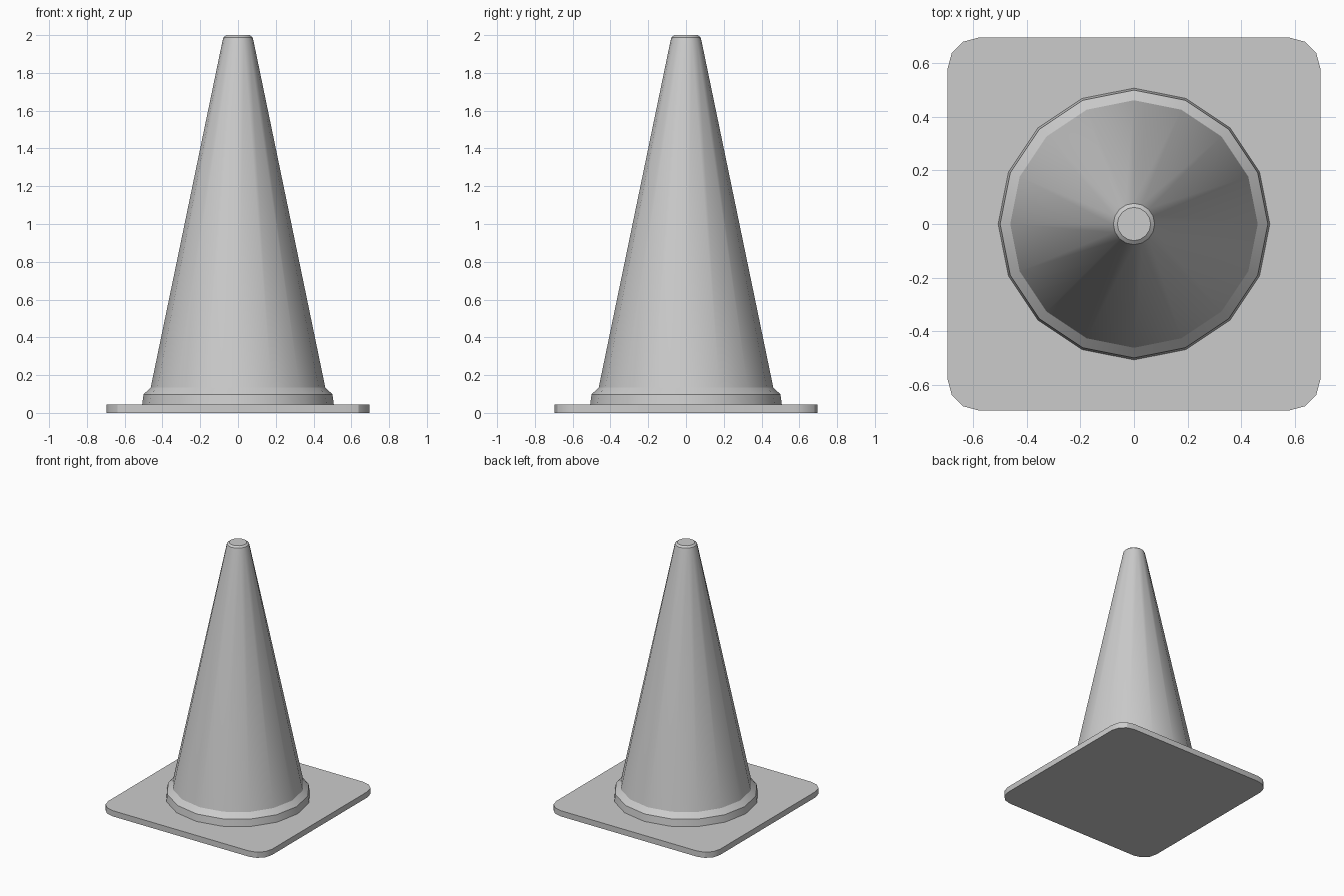
import bpy, bmesh
from math import sin, cos, pi, radians

if "Cube" in bpy.data.objects:
    bpy.data.objects.remove(bpy.data.objects["Cube"])


def stack(name, loops):
    """Skin a list of equal-length closed loops and cap both ends."""
    bm = bmesh.new()
    rings = [[bm.verts.new(p) for p in loop] for loop in loops]
    n = len(rings[0])
    for a, b in zip(rings, rings[1:]):
        for i in range(n):
            j = (i + 1) % n
            bm.faces.new((a[i], a[j], b[j], b[i]))
    bm.faces.new(rings[0][::-1])
    bm.faces.new(rings[-1])
    bmesh.ops.recalc_face_normals(bm, faces=bm.faces)
    mesh = bpy.data.meshes.new(name)
    bm.to_mesh(mesh)
    bm.free()
    obj = bpy.data.objects.new(name, mesh)
    bpy.context.collection.objects.link(obj)
    bpy.ops.object.select_all(action='DESELECT')
    obj.select_set(True)
    bpy.context.view_layer.objects.active = obj
    bpy.ops.object.shade_smooth_by_angle(angle=radians(30))
    return obj


def circle(r, z, n=16):
    return [(r * cos(2 * pi * i / n), r * sin(2 * pi * i / n), z) for i in range(n)]


def rounded_square(half, r, z, seg=3):
    pts = []
    for k, (sx, sy) in enumerate([(1, 1), (-1, 1), (-1, -1), (1, -1)]):
        for s in range(seg + 1):
            a = pi / 2 * (k + s / seg)
            pts.append((sx * (half - r) + r * cos(a), sy * (half - r) + r * sin(a), z))
    return pts


# Square base plate with rounded corners
stack("base_plate", [rounded_square(0.696, 0.115, 0), rounded_square(0.696, 0.115, 0.044)])

# Stepped collar, tapered body and softened tip
profile = [(0.508, 0.04), (0.5, 0.098), (0.462, 0.135),
           (0.083, 1.965), (0.077, 1.988), (0.062, 2.0)]
stack("cone_body", [circle(r, z) for r, z in profile])
